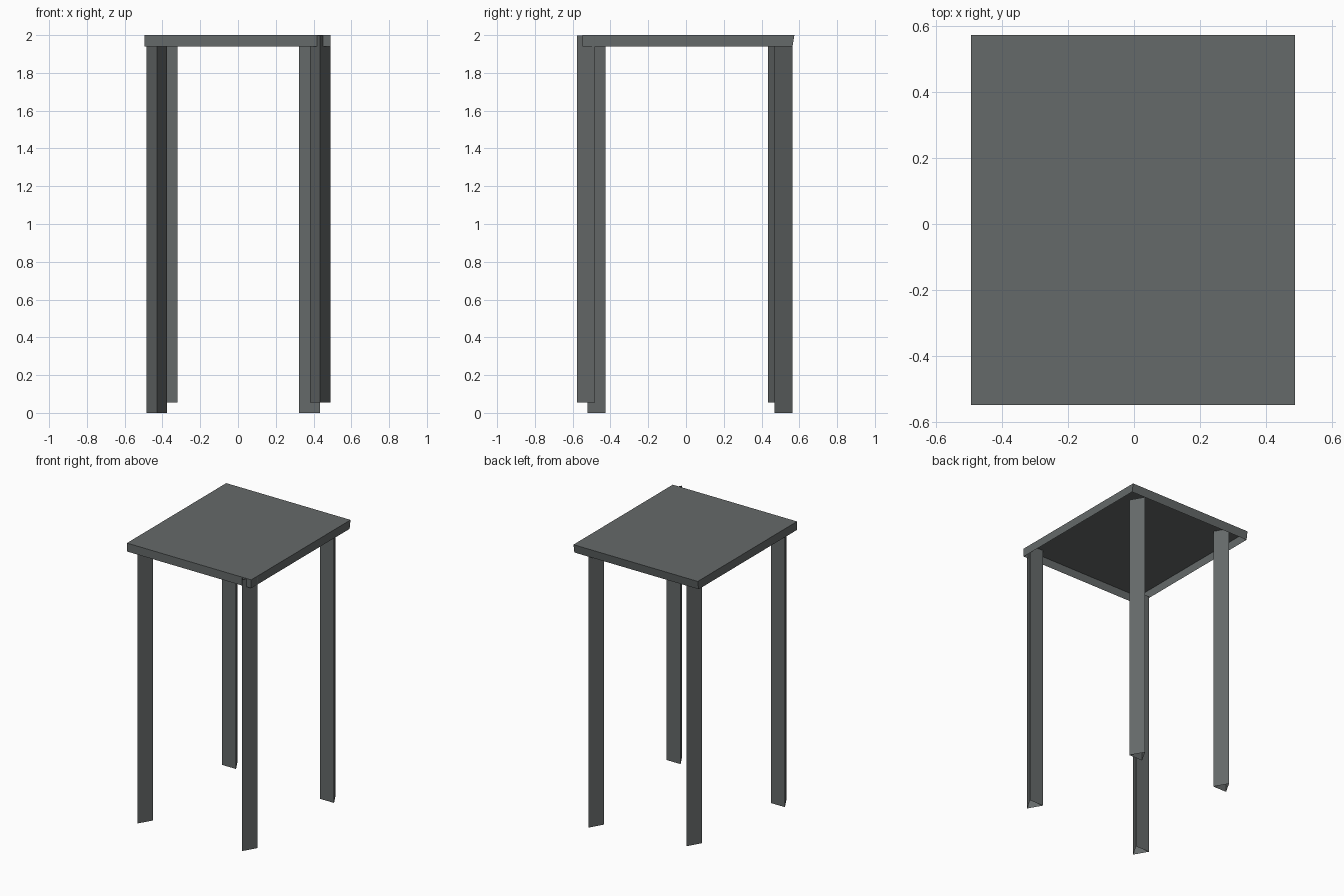
import bpy, bmesh, math

if "Cube" in bpy.data.objects:
    bpy.data.objects.remove(bpy.data.objects["Cube"])

mat = bpy.data.materials.new("dark grey")
mat.diffuse_color = (0.130, 0.142, 0.142, 1)
mat.use_nodes = True
mat.node_tree.nodes["Principled BSDF"].inputs["Base Color"].default_value = mat.diffuse_color


def make_object(name, bm):
    mesh = bpy.data.meshes.new(name)
    bm.to_mesh(mesh)
    bm.free()
    mesh.materials.append(mat)
    bpy.context.collection.objects.link(bpy.data.objects.new(name, mesh))


def add_walls(bm, lower, upper):
    # Vertical wall faces between two counter-clockwise rings
    n = len(lower)
    for i in range(n):
        j = (i + 1) % n
        bm.faces.new((lower[i], lower[j], upper[j], upper[i]))


# Table top: shell with an open underside, back edge slightly undercut
bm = bmesh.new()
rings = []
for z, back in ((1.94, 0.564), (2.0, 0.574)):
    corners = ((-0.495, -0.549), (0.489, -0.549), (0.489, back), (-0.495, back))
    rings.append([bm.verts.new((x, y, z)) for x, y in corners])
add_walls(bm, *rings)
bm.faces.new(rings[1])
make_object("table_top", bm)


# Legs: open three-sided tubes, each with its ridge facing outward
def leg(name, x, y, z, ridge):
    bm = bmesh.new()
    rings = []
    for h in (z, z + 1.942):
        ring = []
        for k in range(3):
            a = math.radians(ridge + 120 * k)
            ring.append(bm.verts.new((x + 0.0635 * math.cos(a),
                                      y + 0.0635 * math.sin(a), h)))
        rings.append(ring)
    add_walls(bm, *rings)
    make_object(name, bm)


leg("front_left_leg", -0.430, -0.457, 0.0, -90)
leg("front_right_leg", 0.435, -0.5135, 0.055, -90)
leg("back_left_leg", -0.374, 0.465, 0.055, 90)
leg("back_right_leg", 0.378, 0.4995, 0.0, 90)
